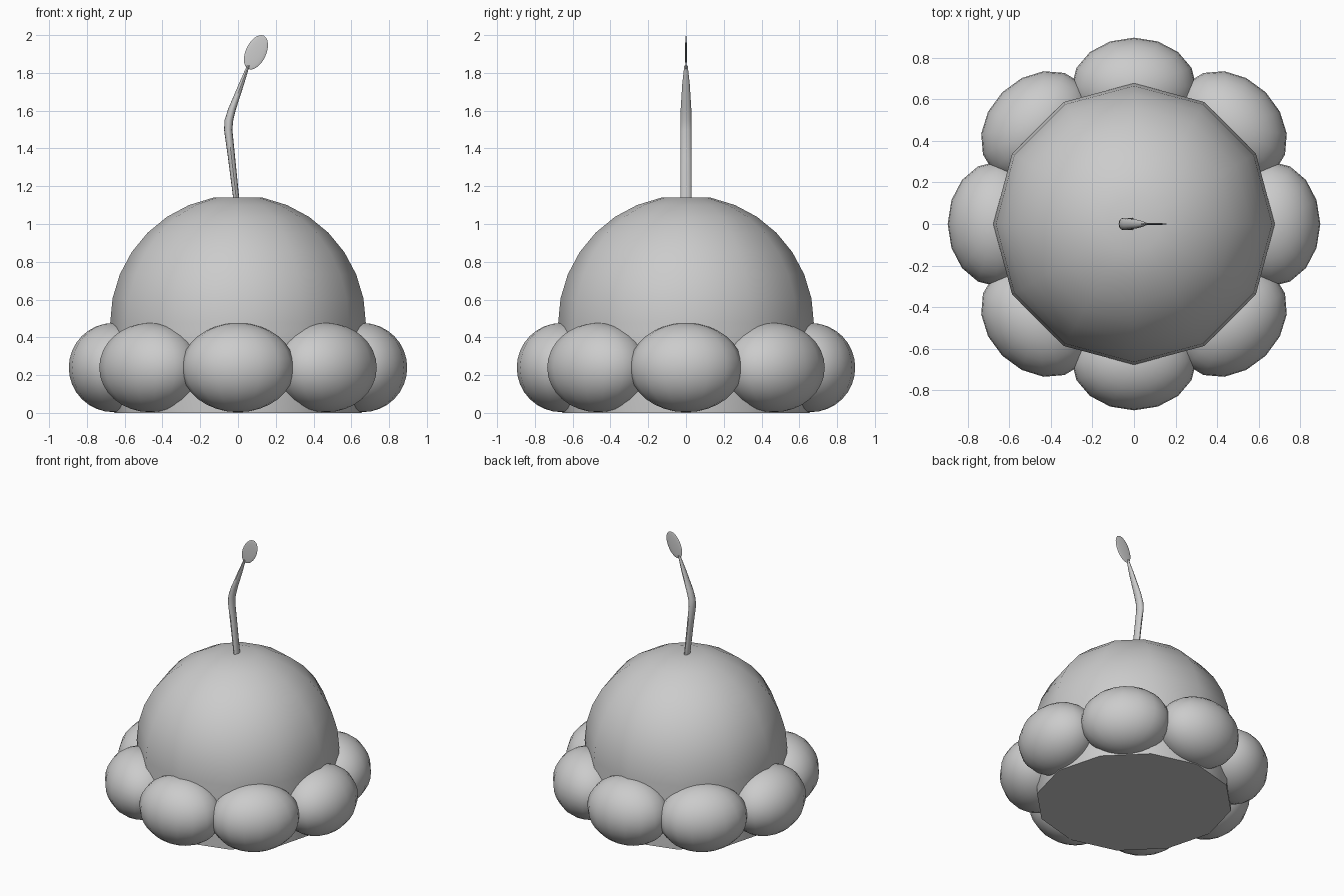
import bpy, bmesh, math
from mathutils import Matrix, Vector

if "Cube" in bpy.data.objects:
    bpy.data.objects.remove(bpy.data.objects["Cube"])


def make_object(name, bm, angle=40):
    bmesh.ops.recalc_face_normals(bm, faces=bm.faces)
    mesh = bpy.data.meshes.new(name)
    bm.to_mesh(mesh)
    bm.free()
    ob = bpy.data.objects.new(name, mesh)
    bpy.context.collection.objects.link(ob)
    bpy.ops.object.select_all(action='DESELECT')
    ob.select_set(True)
    bpy.context.view_layer.objects.active = ob
    bpy.ops.object.shade_smooth_by_angle(angle=math.radians(angle))
    return ob


def loft(name, rings, sides):
    """Skin elliptical rings given as (centre x, z, x radius, y radius)."""
    bm = bmesh.new()
    loops = []
    for cx, z, rx, ry in rings:
        loops.append([bm.verts.new((cx + rx * math.cos(2 * math.pi * i / sides),
                                    ry * math.sin(2 * math.pi * i / sides), z))
                      for i in range(sides)])
    for a, b in zip(loops, loops[1:]):
        for i in range(sides):
            j = (i + 1) % sides
            bm.faces.new((a[i], a[j], b[j], b[i]))
    bm.faces.new(loops[0])
    bm.faces.new(loops[-1])
    return make_object(name, bm)


def ellipsoid(name, matrix, segments, rings):
    bm = bmesh.new()
    bmesh.ops.create_uvsphere(bm, u_segments=segments, v_segments=rings, radius=1)
    bm.transform(matrix)
    return make_object(name, bm)


# Twelve-sided dome on a slightly tapered base, flat on top
R, Z0 = 0.677, 0.475
profile = [(0, 0, 0.655, 0.655)]
for k in range(8):
    t = math.radians(11.25 * k)
    r = R * math.cos(t)
    profile.append((0, Z0 + R * math.sin(t), r, r))
loft("dome", profile, 12)

# Ring of eight rounded lobes
for i in range(8):
    m = (Matrix.Rotation(i * math.pi / 4, 4, 'Z')
         @ Matrix.Translation((0.66, 0, 0.24))
         @ Matrix.Diagonal(Vector((0.236, 0.30, 0.236, 1))))
    ellipsoid(f"base_lobe_{i + 1}", m, 16, 16)

# Bent, tapering stem
loft("stem", [(-0.005, 1.08, 0.016, 0.03),
              (-0.01, 1.14, 0.016, 0.03),
              (-0.034, 1.35, 0.019, 0.03),
              (-0.052, 1.50, 0.022, 0.03),
              (-0.048, 1.55, 0.023, 0.029),
              (-0.031, 1.61, 0.021, 0.028),
              (0.018, 1.74, 0.014, 0.02),
              (0.055, 1.84, 0.007, 0.009)], 12)

# Thin tilted leaf at the tip
ellipsoid("leaf", Matrix.Translation((0.095, 0, 1.909))
          @ Matrix.Rotation(math.radians(25), 4, 'Y')
          @ Matrix.Diagonal(Vector((0.054, 0.005, 0.097, 1))), 16, 16)
